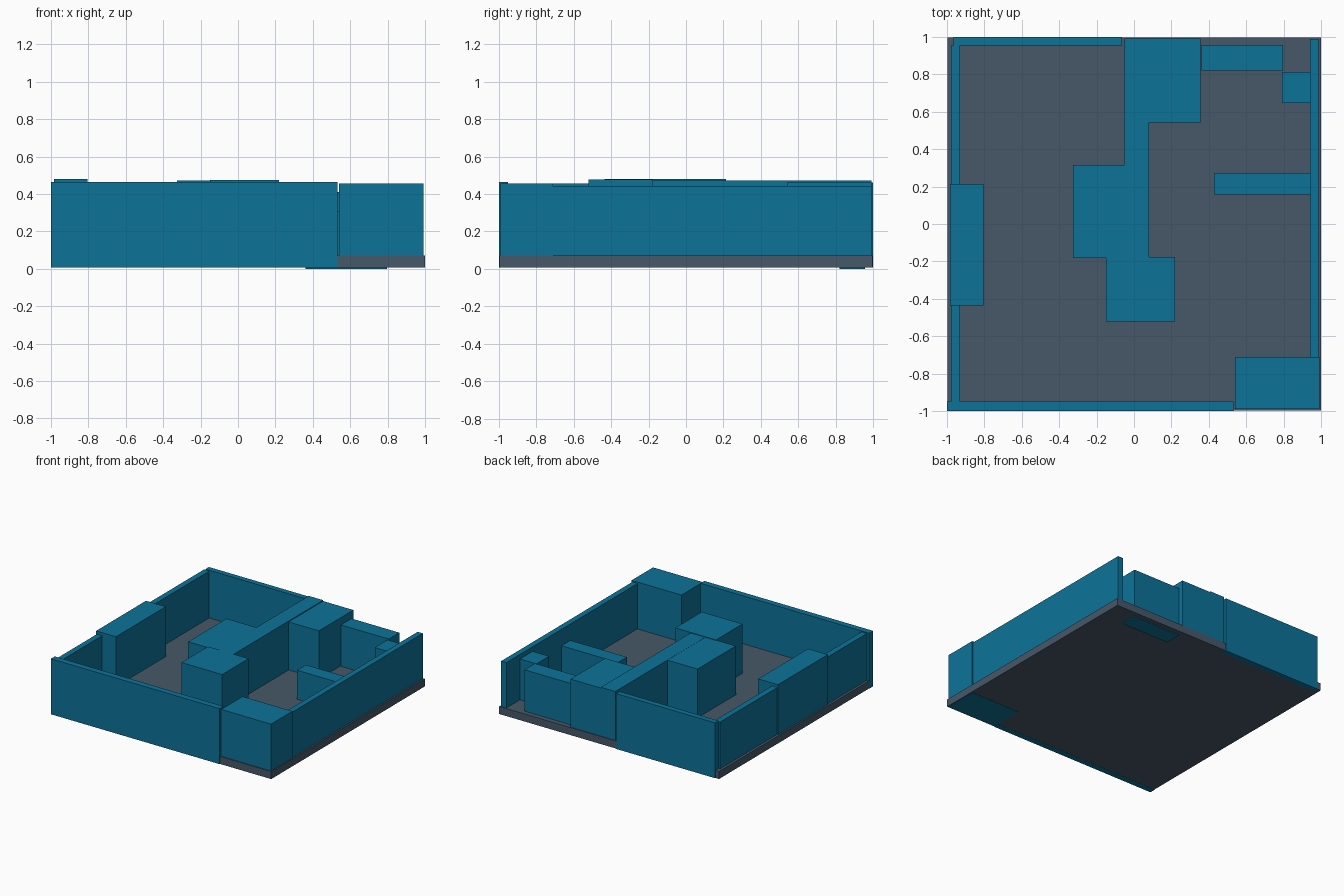
import bpy


def material(name, rgb):
    """Flat colour given as sRGB 0-255, stored linear."""
    m = bpy.data.materials.new(name)
    lin = [((c / 255 + 0.055) / 1.055) ** 2.4 if c > 10 else c / 255 / 12.92 for c in rgb]
    m.diffuse_color = (*lin, 1)
    return m


slate = material("slate grey", (71, 88, 104))
teal = material("teal", (12, 115, 153))


def box(name, x, y, z, mat):
    """Box from (min, max) ranges on each axis."""
    size = [r[1] - r[0] for r in (x, y, z)]
    bpy.ops.mesh.primitive_cube_add(size=1, location=[sum(r) / 2 for r in (x, y, z)])
    ob = bpy.context.object
    ob.name = name
    for v in ob.data.vertices:
        v.co = [c * s for c, s in zip(v.co, size)]
    ob.data.materials.append(mat)
    return ob


# Floor slab
box("floor_slab", (-0.998, 1.0), (-0.997, 0.997), (0.008, 0.07), slate)

# Walls and solid blocks: name, x range, y range, bottom, top
parts = [
    # perimeter walls
    ("front_wall", (-1.0, 0.533), (-1.0, -0.95), 0.007, 0.463),
    ("left_wall", (-0.978, -0.93), (-0.95, 0.955), 0.01, 0.455),
    ("back_wall", (-0.965, -0.065), (0.955, 1.0), 0.007, 0.462),
    ("right_wall", (0.94, 0.987), (-0.712, 0.99), 0.01, 0.443),
    # blocks standing on the perimeter
    ("front_corner_block", (0.54, 0.993), (-0.99, -0.712), 0.006, 0.455),
    ("left_block", (-0.985, -0.805), (-0.435, 0.213), 0.01, 0.48),
    # central spine and its blocks
    ("spine_wall", (-0.052, 0.08), (-0.175, 0.992), 0.01, 0.472),
    ("middle_block", (-0.325, 0.079), (-0.183, 0.315), 0.01, 0.471),
    ("spine_front_block", (-0.15, 0.22), (-0.52, -0.176), 0.01, 0.476),
    ("spine_back_block", (-0.051, 0.355), (0.543, 0.991), 0.01, 0.465),
    # low partitions on the right side
    ("back_partition", (0.362, 0.797), (0.82, 0.957), 0.0, 0.41),
    ("corner_partition", (0.79, 0.941), (0.647, 0.812), 0.01, 0.405),
    ("right_partition", (0.427, 0.941), (0.157, 0.273), 0.01, 0.308),
]
for name, x, y, bottom, top in parts:
    box(name, x, y, (bottom, top), teal)
